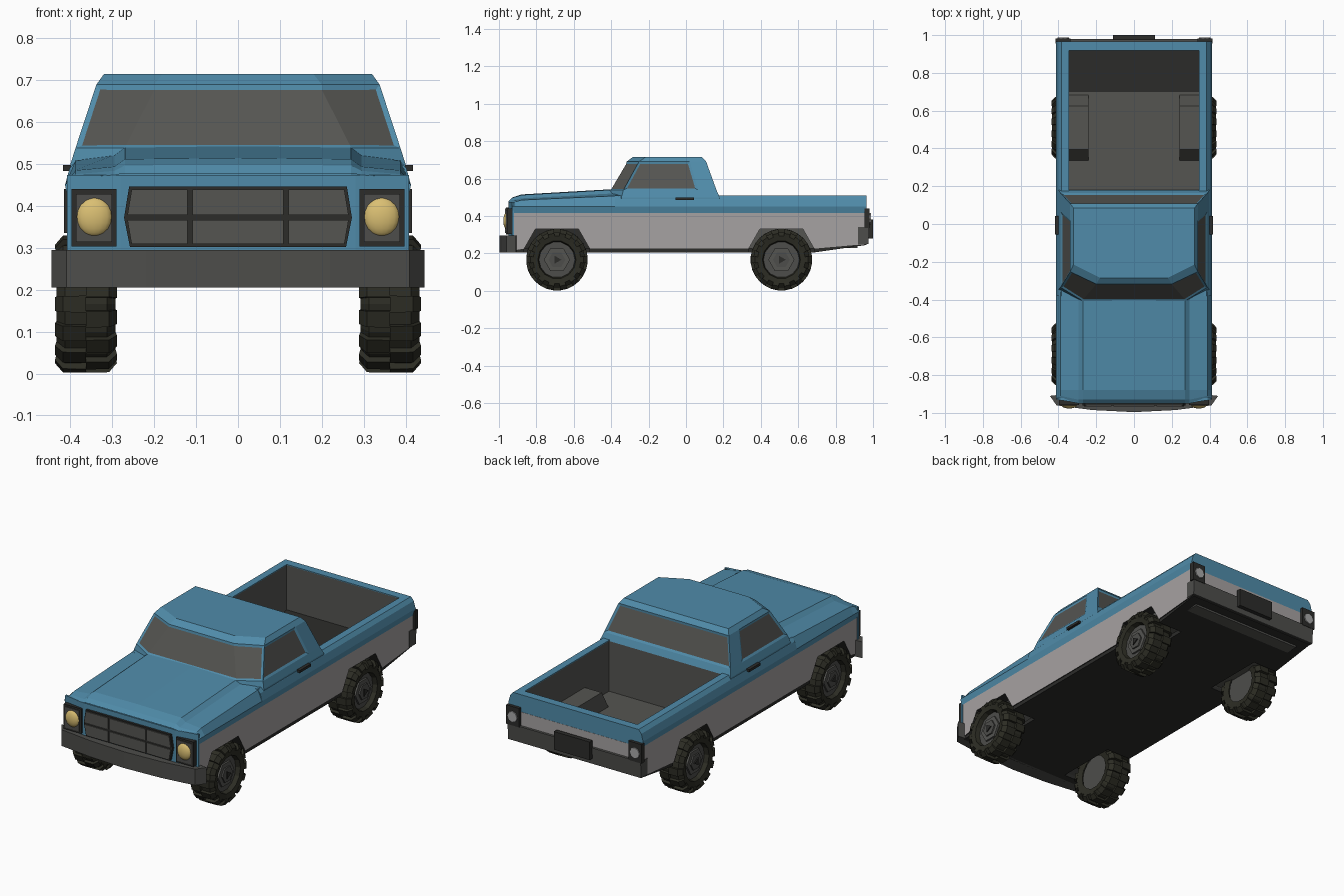
import bpy, bmesh, math
from mathutils import Matrix, Vector

if "Cube" in bpy.data.objects:
    bpy.data.objects.remove(bpy.data.objects["Cube"])


def material(name, rgb):
    m = bpy.data.materials.new(name)
    m.use_nodes = True
    m.diffuse_color = (*rgb, 1)
    m.node_tree.nodes["Principled BSDF"].inputs["Base Color"].default_value = (*rgb, 1)
    return m


BLUE = material("blue paint", (0.08, 0.26, 0.40))
WHITE = material("pale grey paint", (0.38, 0.36, 0.36))
GREY = material("dark grey", (0.09, 0.09, 0.083))
METAL = material("bumper grey", (0.075, 0.075, 0.07))
BLACK = material("black trim", (0.025, 0.025, 0.023))
TYRE = material("tyre rubber", (0.025, 0.025, 0.017))
YELLOW = material("headlight yellow", (0.70, 0.52, 0.17))
LAMP = material("lamp grey", (0.40, 0.40, 0.40))
SIDES = (("left", 1), ("right", -1))


def finish(name, bm, *mats, flip=False):
    bmesh.ops.recalc_face_normals(bm, faces=bm.faces)
    if flip:
        bmesh.ops.reverse_faces(bm, faces=bm.faces)
    me = bpy.data.meshes.new(name)
    bm.to_mesh(me)
    bm.free()
    for m in mats:
        me.materials.append(m)
    ob = bpy.data.objects.new(name, me)
    bpy.context.collection.objects.link(ob)
    return ob


def loft(bm, rings, closed=True):
    """Skin between rings of points; returns the face bands."""
    vs = [[bm.verts.new(p) for p in r] for r in rings]
    bands = []
    for r0, r1 in zip(vs, vs[1:]):
        n = len(r0)
        bands.append([bm.faces.new((r0[i], r0[(i + 1) % n], r1[(i + 1) % n], r1[i]))
                      for i in range(n if closed else n - 1)])
    return vs, bands


def prism_bm(poly, axis, a, b, s=1):
    """Extrude an outline along an axis from a to b."""
    def put(p, t):
        q = {"x": (t, *p), "y": (p[0], t, p[1]), "z": (*p, t)}[axis]
        return (q[0] * s, q[1], q[2])
    bm = bmesh.new()
    vs, _ = loft(bm, [[put(p, t) for p in poly] for t in (a, b)])
    for ring in vs:
        bm.faces.new(ring)
    bm.normal_update()
    return bm


def prism(name, poly, axis, a, b, mat, s=1):
    return finish(name, prism_bm(poly, axis, a, b, s), mat)


def rect(a0, b0, a1, b1):
    return [(a0, b0), (a1, b0), (a1, b1), (a0, b1)]


def circle(n, r, cy, cz):
    return [(cy + r * math.cos(math.tau * i / n), cz + r * math.sin(math.tau * i / n))
            for i in range(n)]


def mirrored(half):
    return half + [(-x, y) for x, y in reversed(half)]


AXLES = (("front", -0.69), ("rear", 0.51))
ARCH = [(-0.175, 0.225), (-0.115, 0.33), (0.115, 0.33), (0.175, 0.225)]

# Lower side panels with wheel arches
panel = [(-0.93, 0.415), (-0.93, 0.215)]
for _, cy in AXLES:
    panel += [(cy + y, z) for y, z in ARCH]
panel += [(0.965, 0.25), (0.965, 0.415)]
for side, s in SIDES:
    bm = prism_bm(panel, "x", 0.346, 0.405, s)
    for f in bm.faces:
        f.material_index = 0 if abs(f.normal.x) > 0.9 else 1
    finish(side + "_lower_panel", bm, WHITE, BLACK)

# Underbody plate, notched at the wheels and rising at the tail
half = [(0.40, -0.92)]
for _, cy in AXLES:
    half += [(0.40, cy - 0.175), (0.25, cy - 0.175), (0.25, cy + 0.175), (0.40, cy + 0.175)]
half.append((0.40, 0.965))
bm = prism_bm(mirrored(half), "z", 0.205, 0.226)
for v in bm.verts:
    if v.co.y > 0.9:
        v.co.z += 0.04
finish("underbody", bm, BLACK)

# Wheel wells, open below
for end, cy in AXLES:
    for side, s in SIDES:
        bm = prism_bm([(cy + y, z) for y, z in ARCH], "x", 0.24, 0.347, s)
        low = [f for f in bm.faces if f.normal.z < -0.9 or f.normal.z > 0.9]
        low = [f for f in low if f.calc_center_median().z < 0.25]
        bmesh.ops.delete(bm, geom=low, context="FACES")
        finish(f"{end}_{side}_wheel_well", bm, GREY if end == "rear" else BLACK)

# Bed liner: open box seen from inside
bm = prism_bm(rect(-0.344, 0.182, 0.344, 0.918), "z", 0.228, 0.506)
top = [f for f in bm.faces if f.calc_center_median().z > 0.5]
bmesh.ops.delete(bm, geom=top, context="FACES")
finish("bed_liner", bm, GREY, flip=True)

# Blue shoulders running along doors and bed
rail = [(0.405, 0.415), (0.413, 0.45), (0.402, 0.49), (0.385, 0.51), (0.345, 0.51), (0.345, 0.415)]
for side, s in SIDES:
    prism(side + "_shoulder", rail, "y", -0.38, 0.965, BLUE, s)

# Tailgate and rear end
prism("tailgate_top", rect(0.919, 0.415, 0.965, 0.51), "x", -0.385, 0.385, BLUE)
prism("tailgate_band", rect(0.919, 0.34, 0.966, 0.415), "x", -0.40, 0.40, WHITE)
prism("rear_bumper", [(0.919, 0.25), (0.975, 0.25), (0.98, 0.34), (0.919, 0.34)],
      "x", -0.408, 0.408, METAL)
prism("rear_plate", rect(-0.11, 0.28, 0.11, 0.38), "y", 0.975, 1.0, BLACK)
for side, s in SIDES:
    prism(side + "_tail_lamp_frame", rect(0.335, 0.335, 0.415, 0.44), "y", 0.955, 0.982, BLACK, s)
    prism(side + "_tail_lamp", circle(8, 0.03, 0.375, 0.385), "y", 0.98, 0.988, LAMP, s)

# Hood and front fenders
rings = []
for y, zc, zh, zi, zo in ((-0.95, 0.478, 0.478, 0.474, 0.468),
                          (-0.93, 0.498, 0.497, 0.484, 0.476),
                          (-0.88, 0.515, 0.512, 0.494, 0.485),
                          (-0.36, 0.545, 0.542, 0.522, 0.508)):
    half = [(0.27, zh), (0.295, zi), (0.388, zo), (0.413, 0.45), (0.405, 0.415)]
    full = [(-x, z) for x, z in reversed(half)] + [(0, zc)] + half
    rings.append([(x, y + (0.02 if abs(x) > 0.3 and y < -0.9 else 0), z) for x, z in full])
bm = bmesh.new()
loft(bm, rings, closed=False)
finish("hood", bm, BLUE)

# Nose panel
nose = mirrored([(0.28, -0.95), (0.408, -0.93), (0.408, -0.92)])
prism("nose_panel", nose, "z", 0.29, 0.474, BLUE)

# Grille: dark hexagonal panel with six plates
outline = mirrored([(0.258, 0.302), (0.272, 0.372), (0.26, 0.446)])
prism("grille_frame", outline, "y", -0.962, -0.94, BLACK)
for row, z0, z1, e0, e1 in (("lower", 0.309, 0.366, 0.254, 0.264),
                            ("upper", 0.378, 0.439, 0.264, 0.254)):
    prism(f"grille_{row}_middle", rect(-0.109, z0, 0.109, z1), "y", -0.967, -0.96, GREY)
    for side, s in SIDES:
        cell = [(0.12, z0), (e0, z0), (e1, z1), (0.12, z1)]
        prism(f"grille_{row}_{side}", cell, "y", -0.967, -0.96, GREY, s)

# Headlights
for side, s in SIDES:
    prism(side + "_headlight_frame", rect(0.29, 0.303, 0.398, 0.44), "y", -0.958, -0.92, BLACK, s)
    prism(side + "_headlight_bezel", rect(0.301, 0.314, 0.387, 0.429), "y", -0.962, -0.957, METAL, s)
    bm = bmesh.new()
    place = Matrix.Translation((0.343 * s, -0.955, 0.374)) @ Matrix.Diagonal((1, 0.5, 1.08, 1))
    bmesh.ops.create_uvsphere(bm, u_segments=16, v_segments=10, radius=0.044, matrix=place)
    lamp = finish(side + "_headlight", bm, YELLOW)
    lamp.data.shade_smooth()

# Front bumper
bumper = mirrored([(0, -0.996), (0.22, -0.985), (0.41, -0.96), (0.445, -0.91), (0.40, -0.905)])[:-1]
prism("front_bumper", bumper, "z", 0.205, 0.295, METAL)

# Cab: stacked rings, windows inset into the glazed band
rings = []
for z, front, corner, pillar, rear in (
        (0.45, (0.27, -0.42), (0.403, -0.35), (0.403, 0.07), (0.403, 0.18)),
        (0.50, (0.27, -0.415), (0.40, -0.345), (0.40, 0.068), (0.40, 0.18)),
        (0.538, (0.27, -0.408), (0.388, -0.335), (0.388, 0.065), (0.388, 0.163)),
        (0.69, (0.20, -0.318), (0.338, -0.252), (0.338, 0.02), (0.338, 0.108)),
        (0.715, (0.18, -0.285), (0.32, -0.215), (0.32, 0.015), (0.32, 0.085))):
    rings.append([(x, y, z) for x, y in mirrored([front, corner, pillar, rear])])
bm = bmesh.new()
vs, bands = loft(bm, rings)
bm.faces.new(vs[-1])
bmesh.ops.recalc_face_normals(bm, faces=bm.faces)
band = bands[2]
for group in ([band[6], band[7], band[0]], [band[1]], [band[5]], [band[3]]):
    bmesh.ops.inset_region(bm, faces=group, thickness=0.012, depth=-0.005, use_even_offset=True)
    for f in group:
        f.material_index = 1
finish("cab", bm, BLUE, GREY)

# Door handles
for side, s in SIDES:
    prism(side + "_door_handle", rect(-0.055, 0.484, 0.042, 0.498), "x", 0.39, 0.418, BLACK, s)

# Wheels: lathed tyre with staggered lugs, stepped hub
TREAD = 14
PROFILE = [(-0.06, 0.095), (-0.07, 0.13), (-0.05, 0.153), (0.05, 0.153), (0.07, 0.13),
           (0.064, 0.102), (0.035, 0.095)]
for end, cy in AXLES:
    for side, s in SIDES:
        def spot(x, r, a):
            return Vector((s * (0.363 + x), cy + r * math.cos(a), 0.166 + r * math.sin(a)))
        bm = bmesh.new()
        loft(bm, [[spot(x, r, math.tau * i / TREAD) for i in range(TREAD)] for x, r in PROFILE])
        for i in range(TREAD):
            for d, shift in ((1, 0), (-1, 0.5)):
                a = math.tau * (i + shift) / TREAD
                lug = [(0, 0.145), (0, 0.165), (0.055, 0.164), (0.074, 0.142), (0.07, 0.125)]
                ends, _ = loft(bm, [[spot(d * x, r, a + t) for x, r in lug]
                                    for t in (-0.12, 0.12)])
                for ring in ends:
                    bm.faces.new(ring)
        finish(f"{end}_{side}_tyre", bm, TYRE)
        for part, n, r, x0, x1, mat in (("rim", 14, 0.099, 0.31, 0.402, METAL),
                                        ("hub_ring", 6, 0.07, 0.40, 0.412, GREY),
                                        ("hub", 6, 0.045, 0.41, 0.42, METAL),
                                        ("hub_cap", 3, 0.024, 0.418, 0.426, BLACK)):
            prism(f"{end}_{side}_{part}", circle(n, r, cy, 0.166), "x", x0, x1, mat, s)
